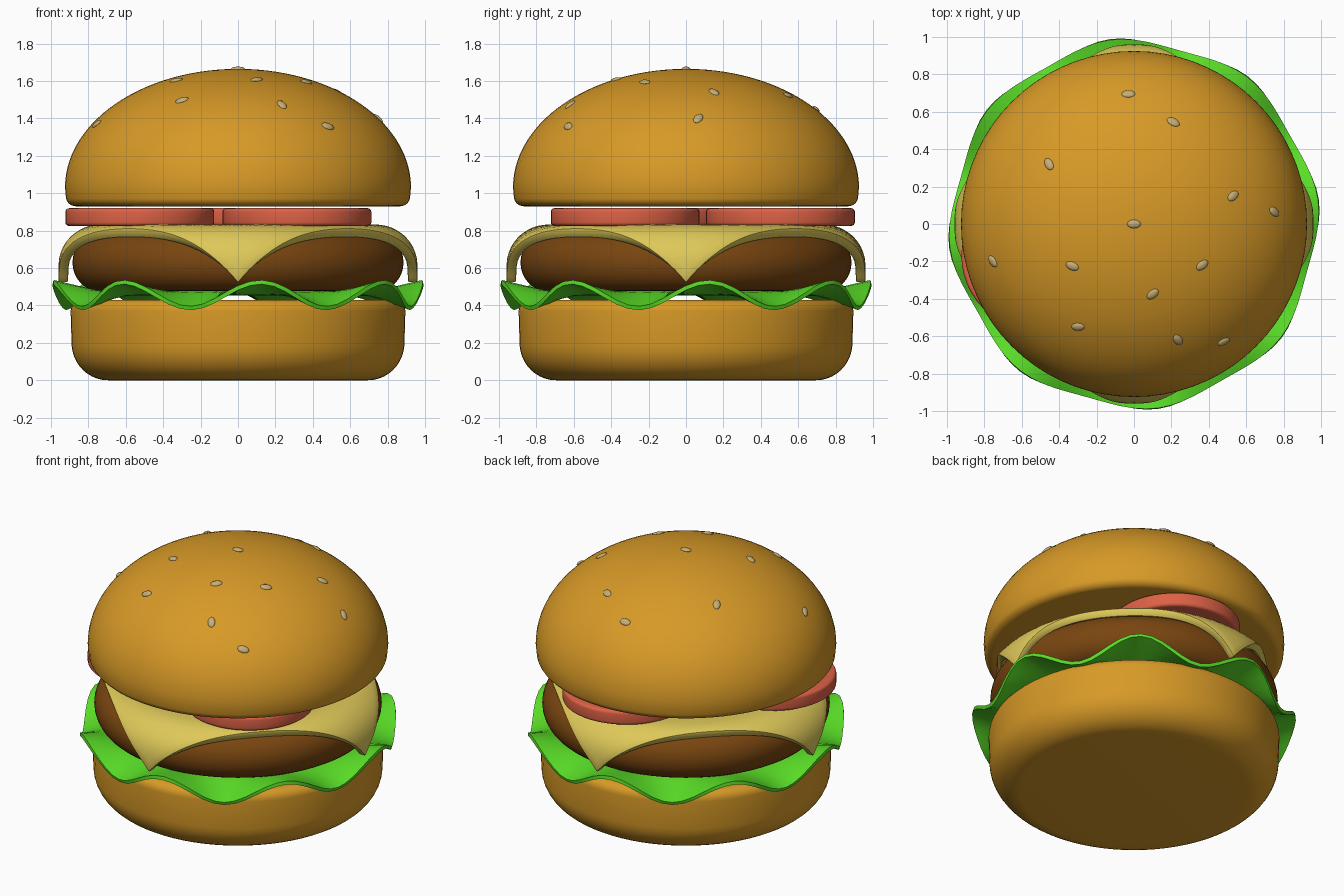
import bpy, bmesh, math
from math import sin, cos, pi, radians
from mathutils import Vector, Matrix

if "Cube" in bpy.data.objects:
    bpy.data.objects.remove(bpy.data.objects["Cube"])


def material(name, rgb):
    m = bpy.data.materials.new(name)
    m.diffuse_color = (*rgb, 1)
    m.use_nodes = True
    m.node_tree.nodes["Principled BSDF"].inputs["Base Color"].default_value = m.diffuse_color
    return m


BUN = material("golden bun", (0.68, 0.32, 0.02))
PATTY = material("brown meat", (0.19, 0.06, 0.005))
CHEESE = material("yellow cheese", (0.73, 0.58, 0.10))
TOMATO = material("red tomato", (0.72, 0.12, 0.06))
LETTUCE = material("green lettuce", (0.10, 0.72, 0.02))
SEED = material("tan seed", (0.56, 0.42, 0.18))


def finish(name, bm, mat, thickness=0, offset=0, bevel=0):
    me = bpy.data.meshes.new(name)
    bm.to_mesh(me)
    bm.free()
    ob = bpy.data.objects.new(name, me)
    bpy.context.collection.objects.link(ob)
    me.materials.append(mat)
    bpy.ops.object.select_all(action='DESELECT')
    ob.select_set(True)
    bpy.context.view_layer.objects.active = ob
    if thickness:
        s = ob.modifiers.new("thickness", 'SOLIDIFY')
        s.thickness, s.offset = thickness, offset
        bpy.ops.object.modifier_apply(modifier=s.name)
    if bevel:
        b = ob.modifiers.new("soft edge", 'BEVEL')
        b.width, b.segments, b.limit_method = bevel, 2, 'ANGLE'
        b.angle_limit = radians(50)
        bpy.ops.object.modifier_apply(modifier=b.name)
    bpy.ops.object.shade_smooth_by_angle(angle=radians(40))
    return ob


def lathe(profile, steps=72):
    bm = bmesh.new()
    vs = [bm.verts.new((r, 0, z)) for r, z in profile]
    es = [bm.edges.new(p) for p in zip(vs, vs[1:])]
    bmesh.ops.spin(bm, geom=vs + es, cent=(0, 0, 0), axis=(0, 0, 1),
                   angle=2 * pi, steps=steps)
    bmesh.ops.remove_doubles(bm, verts=bm.verts, dist=1e-4)
    bmesh.ops.recalc_face_normals(bm, faces=bm.faces)
    return bm


def arc(cx, cz, rx, rz, a0, a1, n):
    angles = [radians(a0 + (a1 - a0) * i / n) for i in range(n + 1)]
    return [(max(0, cx + rx * cos(a)), cz + rz * sin(a)) for a in angles]


# Bottom bun: full rounded foot, small rounded upper rim
finish("bottom_bun", lathe([(0, 0)] + arc(0.695, 0.2, 0.195, 0.2, -90, -4, 10)
       + arc(0.835, 0.37, 0.06, 0.06, 0, 90, 6) + [(0, 0.43)]), BUN)

# Lettuce: a disc whose rim rises and falls in eight waves
radii = [0, 0.4, 0.7, 0.76, 0.8, 0.84, 0.88, 0.92, 0.95, 0.975]
bm = lathe([(r, 0.465) for r in radii], 96)
for v in bm.verts:
    r = math.hypot(v.co.x, v.co.y)
    t = max(0, (r - 0.74) / 0.235)
    wave = cos(8 * (math.atan2(v.co.y, v.co.x) - radians(7)))
    v.co.z += t * (-0.01 + 0.07 * wave)
    v.co.xy *= 1 + t * 0.02 * wave
finish("lettuce", bm, LETTUCE, thickness=0.022)

# Patty
finish("patty", lathe([(0, 0.478)] + arc(0.745, 0.63, 0.14, 0.152, -90, 90, 16)
       + [(0, 0.782)]), PATTY)

# Cheese: square slice turned 45 degrees, folded down over the patty
FLAT, BEND, TOP, REACH = 0.74, 0.22, 0.832, 1.178
bm = bmesh.new()
bmesh.ops.create_grid(bm, x_segments=36, y_segments=36, size=1)
for v in bm.verts:
    x, y = (v.co.x - v.co.y) / 2 * REACH, (v.co.x + v.co.y) / 2 * REACH
    d = math.hypot(x, y)
    a = min(max(0, (d - FLAT) / BEND), pi / 2)
    drop = max(0, d - FLAT - BEND * pi / 2)
    r = min(d, FLAT) + BEND * sin(a)
    k = r / d if d > 1e-6 else 1
    v.co = (x * k, y * k, TOP - BEND * (1 - cos(a)) - drop)
finish("cheese_slice", bm, CHEESE, thickness=0.052, offset=-1, bevel=0.01)

# Three tomato slices
for i, (x, y) in enumerate([(-0.525, -0.17), (0.315, -0.325), (0.09, 0.505)]):
    bm = lathe([(0, 0.825)] + arc(0.378, 0.845, 0.02, 0.02, -90, 0, 4)
               + arc(0.378, 0.9, 0.02, 0.02, 0, 90, 4) + [(0, 0.92)], 48)
    bmesh.ops.translate(bm, verts=bm.verts, vec=(x, y, 0))
    finish(f"tomato_slice_{i + 1}", bm, TOMATO)

# Top bun: half-ellipse dome over a rounded lower rim
A, B, C = 0.925, 0.635, 1.03
finish("top_bun", lathe([(0, 0.93)] + arc(0.865, 0.98, 0.055, 0.05, -90, -10, 6)
       + arc(0, C, A, B, 0, 90, 28)), BUN)

# Sesame seeds: x, y and heading, laid flat on the dome
seeds = [(0, 0, 0), (-0.03, 0.695, 0), (0.21, 0.545, -30), (-0.455, 0.32, -55),
         (0.53, 0.15, 35), (0.75, 0.065, -20), (-0.755, -0.2, -35),
         (-0.33, -0.225, -20), (0.365, -0.22, 35), (0.1, -0.375, 40),
         (-0.3, -0.55, 10), (0.235, -0.62, -60), (0.48, -0.63, 10)]
bm = bmesh.new()
for x, y, h in seeds:
    z = C + B * math.sqrt(1 - (x * x + y * y) / A ** 2)
    n = Vector((x / A ** 2, y / A ** 2, (z - C) / B ** 2)).normalized()
    t = Vector((cos(radians(h)), sin(radians(h)), 0))
    t = (t - n * t.dot(n)).normalized()
    rot = Matrix((t, n.cross(t), n)).transposed().to_4x4()
    bmesh.ops.create_uvsphere(bm, u_segments=12, v_segments=8, radius=1,
                              matrix=Matrix.Translation((x, y, z)) @ rot
                              @ Matrix.Diagonal((0.037, 0.023, 0.012, 1)))
finish("sesame_seeds", bm, SEED)
